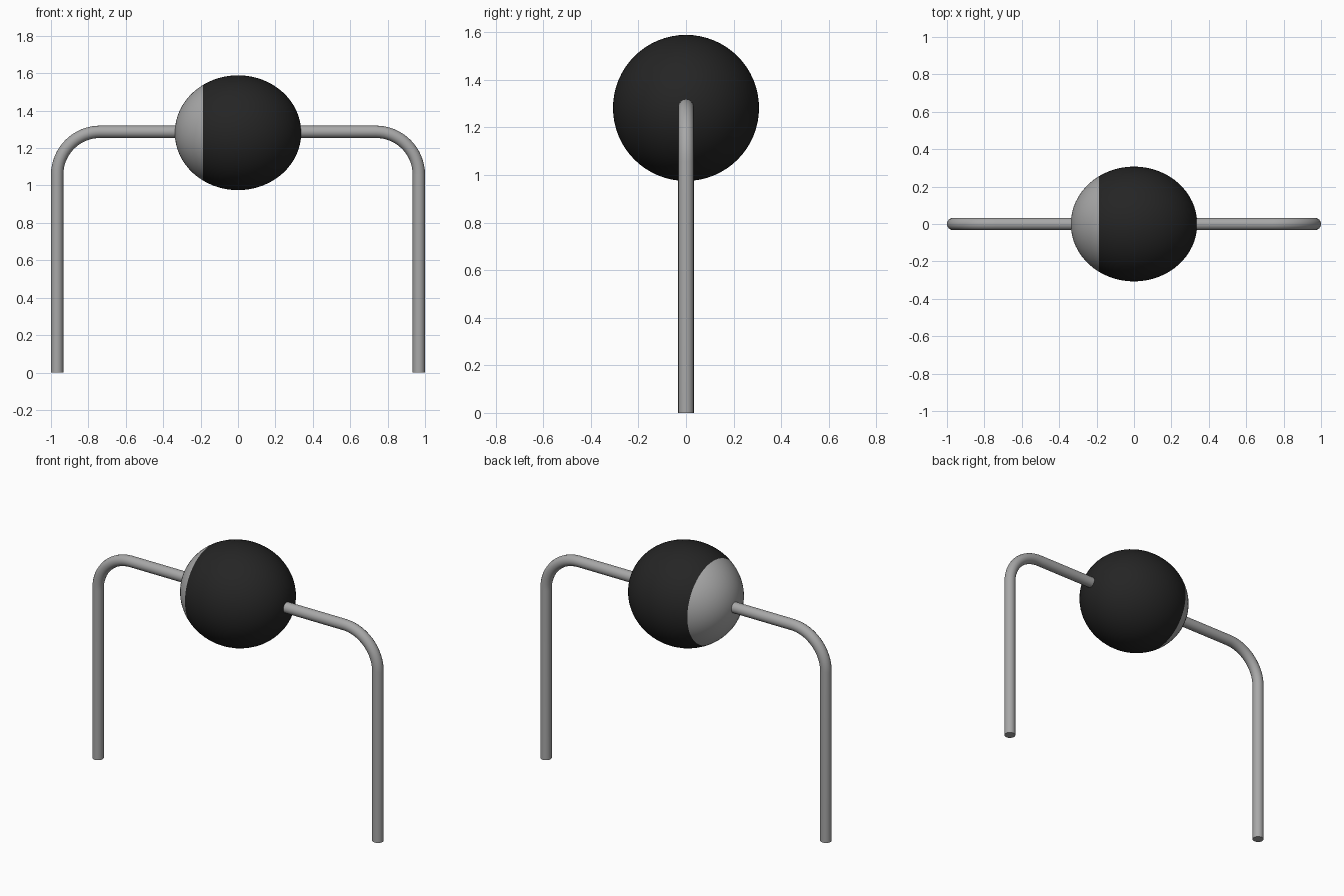
import bpy, bmesh, math
from mathutils import Matrix

cube = bpy.data.objects.get("Cube")
if cube:
    bpy.data.objects.remove(cube, do_unlink=True)


def material(name, value):
    m = bpy.data.materials.new(name)
    m.use_nodes = True
    col = (value, value, value, 1)
    m.diffuse_color = col
    m.node_tree.nodes["Principled BSDF"].inputs["Base Color"].default_value = col
    return m


grey = material("light grey", 0.39)
black = material("soft black", 0.018)


def smooth(ob):
    bpy.ops.object.select_all(action='DESELECT')
    ob.select_set(True)
    bpy.context.view_layer.objects.active = ob
    bpy.ops.object.shade_smooth_by_angle(angle=math.radians(40))


# Bent tube frame: two legs joined by a crossbar with rounded corners
TUBE_R, LEG_X, BAR_Z, BEND = 0.033, 0.967, 1.287, 0.23
STEPS = 16
right = [(-LEG_X, 0.0)]
for i in range(STEPS + 1):
    a = math.pi - i / STEPS * math.pi / 2
    right.append((-LEG_X + BEND + BEND * math.cos(a), BAR_Z - BEND + BEND * math.sin(a)))
path = right + [(-x, z) for x, z in reversed(right)]

curve = bpy.data.curves.new("tube_frame", 'CURVE')
curve.dimensions = '3D'
curve.bevel_depth = TUBE_R
curve.bevel_resolution = 6
curve.use_fill_caps = True
spline = curve.splines.new('POLY')
spline.points.add(len(path) - 1)
for p, (x, z) in zip(spline.points, path):
    p.co = (x, 0, z, 1)
frame = bpy.data.objects.new("tube_frame", curve)
bpy.context.collection.objects.link(frame)
curve.materials.append(grey)
bpy.ops.object.select_all(action='DESELECT')
frame.select_set(True)
bpy.context.view_layer.objects.active = frame
bpy.ops.object.convert(target='MESH')
smooth(bpy.context.view_layer.objects.active)

# Ball on the crossbar, poles along x, stretched a little sideways
bm = bmesh.new()
bmesh.ops.create_uvsphere(bm, u_segments=64, v_segments=32, radius=1)
bm.transform(Matrix.Diagonal((0.338, 0.307, 0.307, 1)) @ Matrix.Rotation(math.pi / 2, 4, 'Y'))
# Grey cap at the right end, black elsewhere
for f in bm.faces:
    f.material_index = 1 if f.calc_center_median().x < -0.19 else 0
mesh = bpy.data.meshes.new("ball")
bm.to_mesh(mesh)
bm.free()
mesh.materials.append(black)
mesh.materials.append(grey)
ball = bpy.data.objects.new("ball", mesh)
ball.location = (0, 0, 1.282)
bpy.context.collection.objects.link(ball)
smooth(ball)
